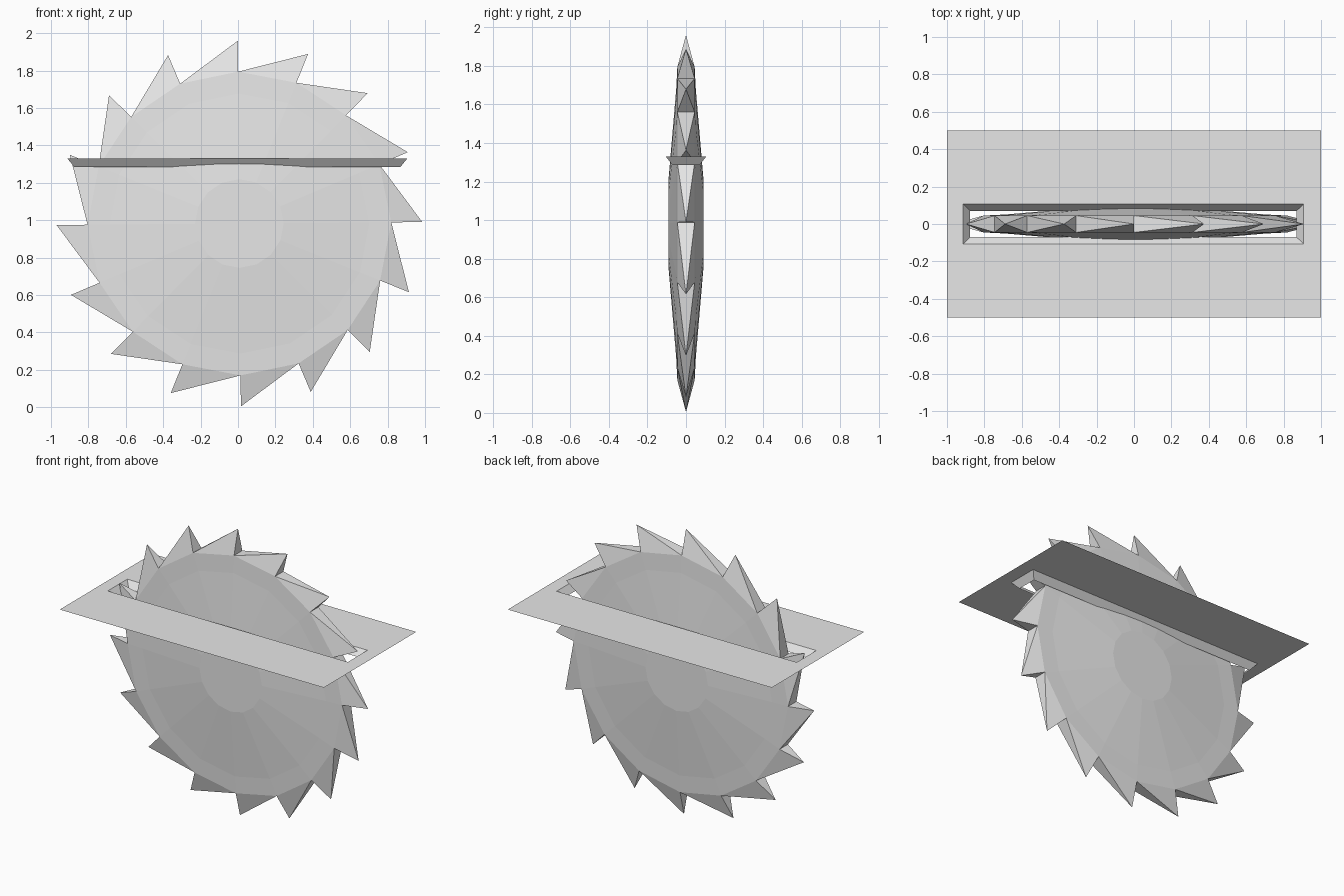
import bpy, bmesh, math
from mathutils import Vector

cube = bpy.data.objects.get("Cube")
if cube:
    bpy.data.objects.remove(cube, do_unlink=True)

grey = bpy.data.materials.new("light grey")
grey.use_nodes = True
GREY = (0.8, 0.8, 0.8, 1)
grey.diffuse_color = GREY
grey.node_tree.nodes["Principled BSDF"].inputs["Base Color"].default_value = GREY


def add_object(name, bm):
    mesh = bpy.data.meshes.new(name)
    bm.to_mesh(mesh)
    bm.free()
    mesh.materials.append(grey)
    obj = bpy.data.objects.new(name, mesh)
    bpy.context.collection.objects.link(obj)
    return obj


# Saw blade: flat hub, sloping disc, flatter rim and pointed teeth
TEETH = 16
CENTRE = Vector((0.0075, 0, 0.9825))
START = math.radians(90.45)
TIP_RADIUS = 0.978
RINGS = [(0.237, 0.09), (0.695, 0.051), (0.812, 0.045)]  # radius, half thickness


def polar(radius, i, y):
    a = START + math.tau * i / TEETH
    return CENTRE + Vector((radius * math.cos(a), y, radius * math.sin(a)))


bm = bmesh.new()
rims = []
for side in (-1, 1):
    rings = [[bm.verts.new(polar(r, i, side * y)) for i in range(TEETH)]
             for r, y in RINGS]
    bm.faces.new(rings[0])
    for inner, outer in zip(rings, rings[1:]):
        for i in range(TEETH):
            j = (i + 1) % TEETH
            bm.faces.new((inner[i], outer[i], outer[j], inner[j]))
    rims.append(rings[-1])

front, back = rims
for i in range(TEETH):
    j = (i + 1) % TEETH
    tip = bm.verts.new(polar(TIP_RADIUS, i, 0))
    bm.faces.new((front[i], back[i], tip))   # steep cutting face
    bm.faces.new((front[j], back[j], tip))   # long trailing slope
    bm.faces.new((front[i], front[j], tip))
    bm.faces.new((back[i], back[j], tip))
bmesh.ops.recalc_face_normals(bm, faces=bm.faces[:])
add_object("saw_blade", bm)


# Table: flat sheet with a slot whose walls taper downwards
def rectangle(bm, x0, x1, y, z):
    return [bm.verts.new(p) for p in
            ((x0, -y, z), (x1, -y, z), (x1, y, z), (x0, y, z))]


def bridge(bm, outer, inner):
    for i in range(4):
        j = (i + 1) % 4
        bm.faces.new((outer[i], outer[j], inner[j], inner[i]))


TOP = 1.331
bm = bmesh.new()
edge = rectangle(bm, -1, 1, 0.5, TOP)
slot_top = rectangle(bm, -0.913, 0.906, 0.106, TOP)
slot_bottom = rectangle(bm, -0.876, 0.869, 0.07, 1.286)
bridge(bm, edge, slot_top)
bridge(bm, slot_top, slot_bottom)
add_object("slotted_table", bm)
